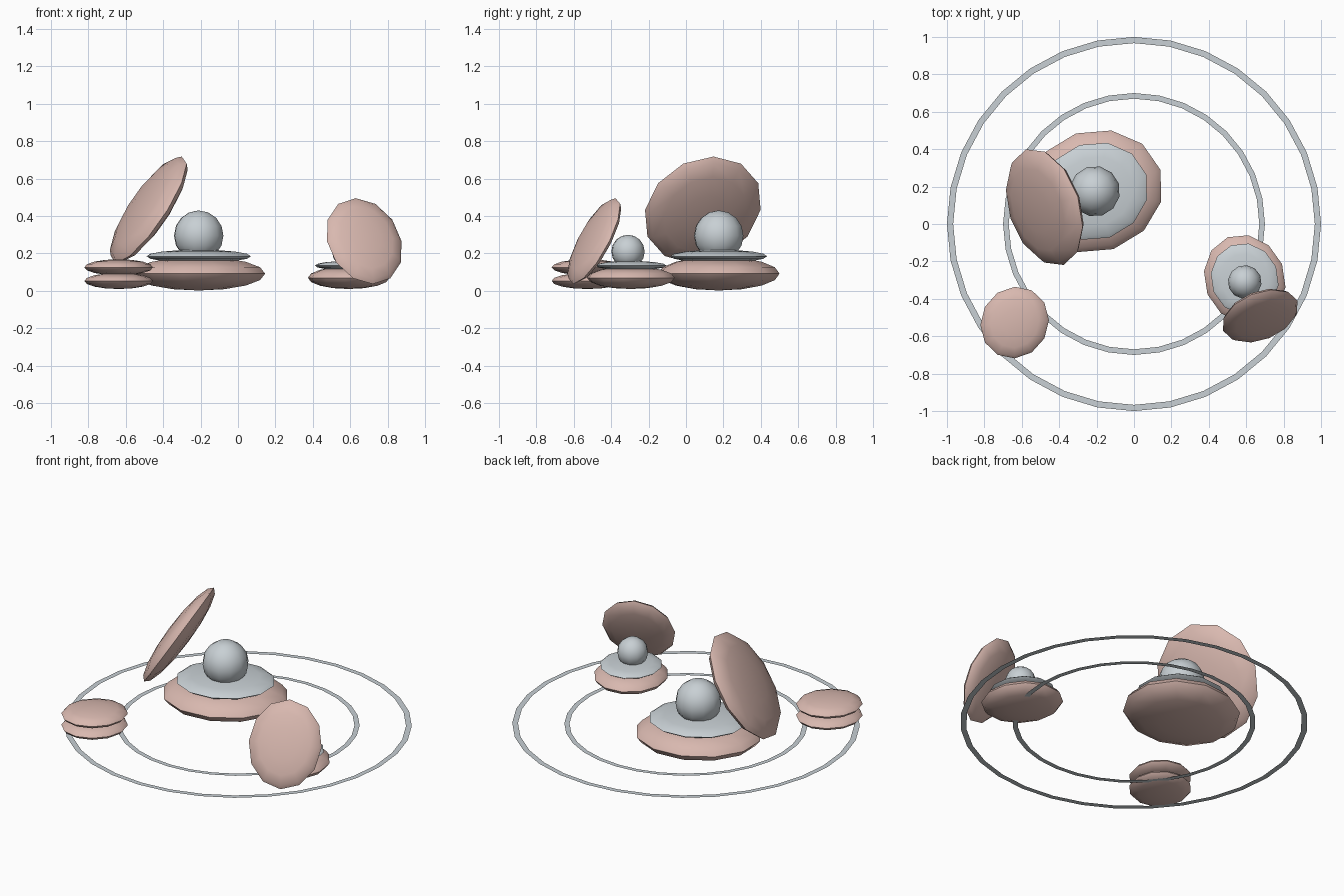
import bpy, bmesh, math
from mathutils import Matrix, Vector

cube = bpy.data.objects.get("Cube")
if cube:
    bpy.data.objects.remove(cube, do_unlink=True)


def material(name, rgb):
    mat = bpy.data.materials.new(name)
    mat.use_nodes = True
    mat.diffuse_color = (*rgb, 1)
    mat.node_tree.nodes["Principled BSDF"].inputs["Base Color"].default_value = (*rgb, 1)
    return mat


SHELL = material("dusty pink shell", (0.69, 0.48, 0.43))
PEARL = material("pearl grey", (0.58, 0.63, 0.66))


def add_object(name, bm, mat):
    mesh = bpy.data.meshes.new(name)
    bm.to_mesh(mesh)
    bm.free()
    mesh.materials.append(mat)
    obj = bpy.data.objects.new(name, mesh)
    bpy.context.collection.objects.link(obj)
    return obj


def ellipsoid(name, mat, center, radii, heading=0, tilt=0, segments=12, rings=8):
    """Squashed sphere: tilt lifts its front edge, heading turns it."""
    bm = bmesh.new()
    bmesh.ops.create_uvsphere(bm, u_segments=segments, v_segments=rings, radius=1)
    bm.transform(Matrix.Translation(Vector(center))
                 @ Matrix.Rotation(math.radians(heading), 4, "Z")
                 @ Matrix.Rotation(math.radians(-tilt), 4, "Y")
                 @ Matrix.Diagonal((*radii, 1)))
    obj = add_object(name, bm, mat)
    bpy.ops.object.select_all(action="DESELECT")
    obj.select_set(True)
    bpy.context.view_layer.objects.active = obj
    bpy.ops.object.shade_smooth_by_angle(angle=math.radians(40))
    return obj


def flat_ring(name, outer, inner, z, segments=32):
    bm = bmesh.new()
    loops = []
    for radius in (outer, inner):
        angles = [math.tau * i / segments for i in range(segments)]
        loops.append([bm.verts.new((radius * math.cos(a), radius * math.sin(a), z))
                      for a in angles])
    out, inn = loops
    for i in range(segments):
        j = (i + 1) % segments
        bm.faces.new((out[i], out[j], inn[j], inn[i]))
    return add_object(name, bm, PEARL)


# Thin ripple rings lying on the ground
flat_ring("outer_ring", 1.0, 0.967, 0.025)
flat_ring("inner_ring", 0.7, 0.67, 0.025)

# Large open clam
x, y, turn = -0.21, 0.175, 18
ellipsoid("large_lower_shell", SHELL, (x, y, 0.092), (0.37, 0.325, 0.09), turn)
ellipsoid("large_mantle", PEARL, (x, y, 0.185), (0.29, 0.26, 0.035), turn)
ellipsoid("large_pearl", PEARL, (x, y, 0.295), (0.135,) * 3, turn)
ellipsoid("large_upper_shell", SHELL, (-0.477, 0.09, 0.433), (0.34, 0.325, 0.068), turn, 57)

# Medium open clam
x, y, turn = 0.592, -0.295, 112
ellipsoid("medium_lower_shell", SHELL, (x, y, 0.07), (0.242, 0.215, 0.06), turn)
ellipsoid("medium_mantle", PEARL, (x, y, 0.135), (0.195, 0.18, 0.025), turn)
ellipsoid("medium_pearl", PEARL, (x, y - 0.015, 0.21), (0.09,) * 3, turn)
ellipsoid("medium_upper_shell", SHELL, (0.675, -0.49, 0.266), (0.26, 0.215, 0.05), turn, 62)

# Small closed clam
for name, z in (("small_lower_shell", 0.053), ("small_upper_shell", 0.126)):
    ellipsoid(name, SHELL, (-0.638, -0.527, z), (0.195, 0.18, 0.043), 62)
